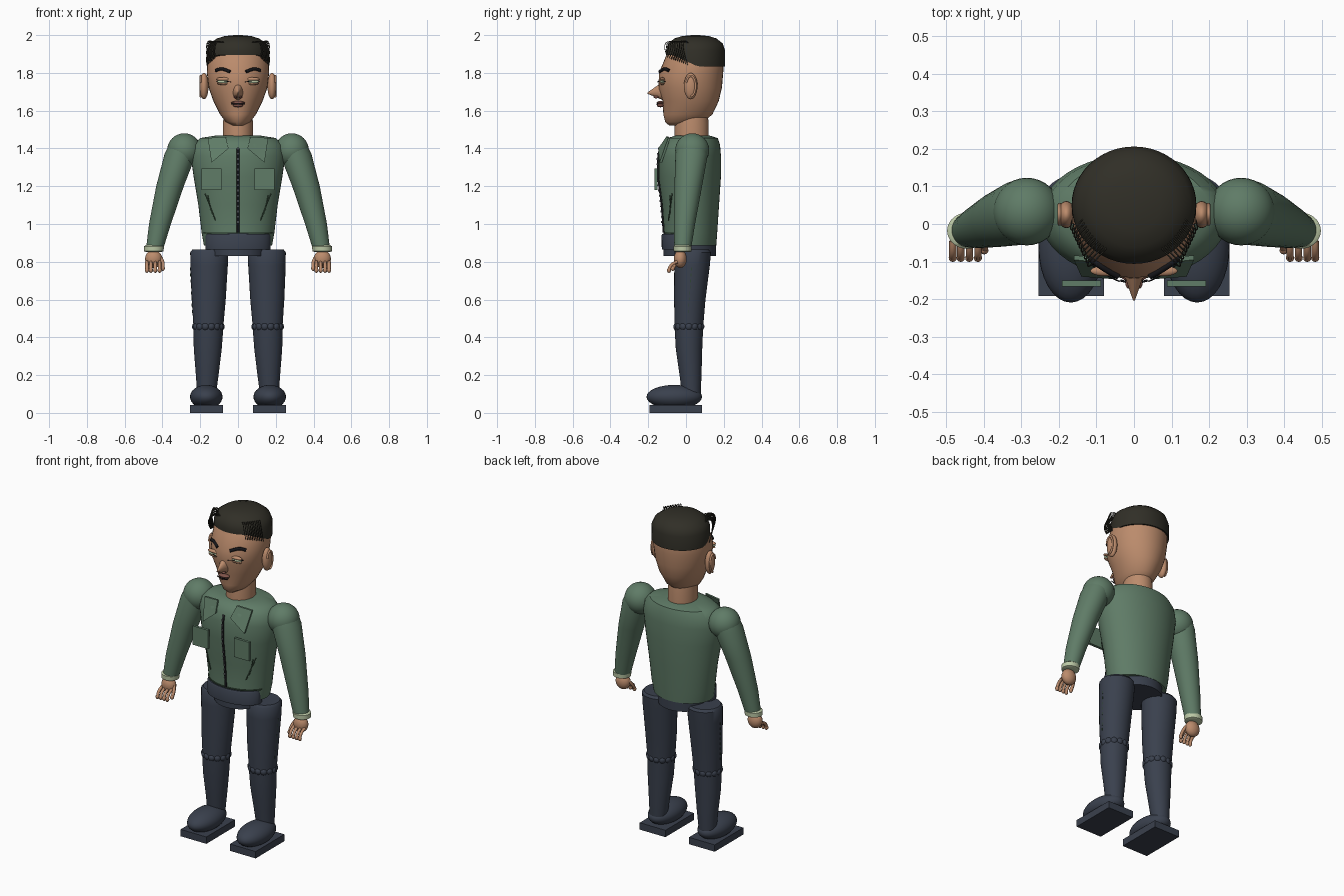
import bpy, bmesh, math
from mathutils import Vector

if "Cube" in bpy.data.objects:
    bpy.data.objects.remove(bpy.data.objects["Cube"])


def colour(name, r, g, b):
    m = bpy.data.materials.new(name)
    m.diffuse_color = (r, g, b, 1)
    m.use_nodes = True
    m.node_tree.nodes["Principled BSDF"].inputs["Base Color"].default_value = m.diffuse_color
    return m


SKIN = colour("skin", 0.50, 0.26, 0.15)
GREEN = colour("jacket_green", 0.115, 0.20, 0.135)
DARK_GREEN = colour("seam_green", 0.03, 0.06, 0.035)
NAVY = colour("trouser_navy", 0.042, 0.052, 0.075)
HAIR = colour("hair_black", 0.03, 0.028, 0.02)
BLACK = colour("zip_black", 0.008, 0.008, 0.01)
PALE = colour("cuff_pale_green", 0.50, 0.58, 0.38)
LIP = colour("lip_brown", 0.22, 0.09, 0.07)
GREY = colour("zip_grey", 0.15, 0.16, 0.17)


def finish(name, bm, mat, angle=40):
    bmesh.ops.recalc_face_normals(bm, faces=bm.faces)
    me = bpy.data.meshes.new(name)
    bm.to_mesh(me)
    bm.free()
    me.materials.append(mat)
    ob = bpy.data.objects.new(name, me)
    bpy.context.collection.objects.link(ob)
    bpy.ops.object.select_all(action='DESELECT')
    ob.select_set(True)
    bpy.context.view_layer.objects.active = ob
    bpy.ops.object.shade_smooth_by_angle(angle=math.radians(angle))
    return ob


def loft(name, rings, mat, n=36, shift=None):
    """Skin through horizontal ellipses (x, y, z, rx, ry)."""
    bm = bmesh.new()
    loops = []
    for k, (x, y, z, rx, ry) in enumerate(rings):
        loop = []
        for i in range(n):
            a = 2 * math.pi * i / n
            p = Vector((x + rx * math.cos(a), y + ry * math.sin(a), z))
            loop.append(bm.verts.new(shift(k, p) if shift else p))
        loops.append(loop)
    for lo, hi in zip(loops, loops[1:]):
        for i in range(n):
            j = (i + 1) % n
            bm.faces.new((lo[i], lo[j], hi[j], hi[i]))
    bm.faces.new(loops[0])
    bm.faces.new(loops[-1])
    return finish(name, bm, mat)


def balls(name, items, mat, seg=24):
    """One or more ellipsoids, each (centre, radii)."""
    bm = bmesh.new()
    for c, r in items:
        vs = bmesh.ops.create_uvsphere(bm, u_segments=seg, v_segments=seg // 2, radius=1)["verts"]
        for v in vs:
            v.co = Vector([c[i] + r[i] * v.co[i] for i in range(3)])
    return finish(name, bm, mat)


def boxes(name, items, mat):
    """One or more boxes, each (low corner, high corner)."""
    bm = bmesh.new()
    for lo, hi in items:
        for v in bmesh.ops.create_cube(bm, size=1)["verts"]:
            v.co = Vector([lo[i] + (hi[i] - lo[i]) * (v.co[i] + 0.5) for i in range(3)])
    return finish(name, bm, mat)


def tubes(name, paths, r, mat):
    cu = bpy.data.curves.new(name, 'CURVE')
    cu.dimensions = '3D'
    cu.bevel_depth, cu.bevel_resolution, cu.resolution_u = r, 1, 5
    cu.use_fill_caps = True
    for pts in paths:
        sp = cu.splines.new('NURBS')
        sp.points.add(len(pts) - 1)
        for p, co in zip(sp.points, pts):
            p.co = (*co, 1)
        sp.use_endpoint_u = True
        sp.order_u = 3
    cu.materials.append(mat)
    bpy.context.collection.objects.link(bpy.data.objects.new(name, cu))


def front(rings, x, z):
    """y of the front surface of a loft at (x, z)."""
    for a, b in zip(rings, rings[1:]):
        if a[2] <= z <= b[2]:
            t = (z - a[2]) / (b[2] - a[2])
            cy, rx, ry = [a[i] + (b[i] - a[i]) * t for i in (1, 3, 4)]
            return cy - ry * math.sqrt(max(0, 1 - (x / rx) ** 2))


# Head, neck and nose
head = [(0, -0.03, 1.522, .03, .06), (0, -.01, 1.54, .065, .10), (0, .01, 1.58, .095, .13),
        (0, .025, 1.65, .13, .148), (0, .022, 1.72, .155, .168), (0, .027, 1.80, .165, .170),
        (0, .045, 1.88, .16, .155), (0, .05, 1.94, .13, .13), (0, .05, 1.97, .06, .06)]
loft("head", head, SKIN)
loft("neck", [(0, .03, 1.44, .08, .09), (0, .03, 1.53, .08, .09), (0, .03, 1.58, .075, .085)], SKIN)
bm = bmesh.new()
for v in bmesh.ops.create_cone(bm, cap_ends=True, segments=20, radius1=1, radius2=.08, depth=1)["verts"]:
    t = v.co.z + .5
    v.co = Vector((v.co.x * .032, -.12 - .083 * t, 1.705 + v.co.y * .05 - .012 * t))
finish("nose", bm, SKIN)

# Hair cap with a hairline that rises towards the forehead
def hairline(k, p):
    if k == 0:
        p.z += .06 * min(1, max(0, (.06 - p.y) / .13))
    return p


loft("hair_cap", [(0, .05, 1.835, .166, .156), (0, .05, 1.92, .165, .156), (0, .05, 1.955, .150, .145),
                  (0, .05, 1.982, .112, .112), (0, .05, 1.995, .07, .07), (0, .05, 2.0, .02, .02)],
     HAIR, 48, hairline)
strands = []
for s in (-1, 1):
    for i in range(11):
        t = i / 10
        strands.append([(s * (.13 - .06 * t), .02 - .08 * t, 1.95 + .01 * t),
                        (s * (.155 - .05 * t), -.01 - .09 * t, 1.985 - .01 * t),
                        (s * (.172 - .045 * t), -.02 - .10 * t, 1.93),
                        (s * (.165 - .045 * t), .01 - .105 * t, 1.84 + .04 * t)])
tubes("hair_strands", strands, .002, HAIR)

# Mouth
balls("lips", [((0, -.135, 1.642), (.036, .02, .009)), ((0, -.135, 1.628), (.028, .02, .010))], LIP)
tubes("mouth_line", [[(-.036, -.15, 1.636), (0, -.162, 1.632), (.036, -.15, 1.636)]], .003, BLACK)

# Jacket body
torso = [(0, .02, .885, .18, .14), (0, .025, .95, .192, .14), (0, .025, 1.1, .21, .15),
         (0, .02, 1.25, .235, .165), (0, .02, 1.36, .25, .165), (0, .025, 1.42, .237, .155),
         (0, .035, 1.455, .20, .133), (0, .035, 1.468, .12, .09)]
loft("jacket_body", torso, GREEN, 48)
loft("hips", [(0, .02, .83, .145, .14), (0, .02, .95, .145, .14)], NAVY)
loft("waistband", [(0, -.03, .865, .172, .098), (0, -.03, .94, .172, .1), (0, -.03, .948, .165, .095)], NAVY)
tubes("hem_seam", [[(x / 50, front(torso, x / 50, .952) - .002, .952) for x in range(-9, 10)]], .004, DARK_GREEN)

# Zip tape and teeth
zs = [.955 + .445 * i / 16 for i in range(17)]
tubes("zip_tape", [[(0, front(torso, 0, z) - .002, z) for z in zs]], .007, BLACK)
boxes("zip_teeth", [((-.004, front(torso, 0, z) - .012, z - .005), (.004, front(torso, 0, z) - .005, z + .005))
                    for z in zs[2:]], GREY)

for s, side in ((-1, "left"), (1, "right")):
    # Face details
    balls("ear_" + side, [((s * .180, .025, 1.73), (.024, .036, .07))], SKIN)
    tubes("ear_rim_" + side, [[(s * .198, .025 + .026 * math.cos(a), 1.73 + .055 * math.sin(a))
                               for a in [k * .4 - 1.6 for k in range(12)]]], .006, SKIN)
    ex = s * .075
    ey = front(head, ex, 1.755)
    balls("eye_" + side, [((ex, ey, 1.754), (.036, .012, .010))], PALE)
    balls("eyelid_" + side, [((ex, ey, 1.767), (.041, .014, .010)), ((ex, ey, 1.743), (.036, .012, .007))], SKIN)
    tubes("lash_" + side, [[(s * x, front(head, x, z) - .013, z)
                            for x, z in ((.038, 1.752), (.075, 1.759), (.112, 1.754))]], .002, BLACK)
    tubes("brow_" + side, [[(s * x, front(head, x, z) - .004, z)
                            for x, z in ((.042, 1.806), (.07, 1.818), (.095, 1.823), (.118, 1.812))]], .009, BLACK)
    balls("nostril_" + side, [((s * .014, -.158, 1.672), (.009, .014, .007))], LIP, 12)

    # Collar flap, chest pocket and slanted pocket seam
    bm = bmesh.new()
    quad = [(.065, -.105, 1.462), (.16, -.095, 1.455), (.14, -.14, 1.325), (.05, -.147, 1.40)]
    f = bm.faces.new([bm.verts.new((s * x, y, z)) for x, y, z in quad])
    for v in bmesh.ops.extrude_face_region(bm, geom=[f])["geom"]:
        if isinstance(v, bmesh.types.BMVert):
            v.co.y += .012
    finish("collar_flap_" + side, bm, GREEN)
    x0, x1 = sorted((s * .088, s * .192))
    boxes("chest_pocket_" + side, [((x0, -.166, 1.18), (x1, -.150, 1.295))], GREEN)
    tubes("pocket_seam_" + side, [[(s * x, front(torso, x, z) - .002, z)
                                   for x, z in ((.175, 1.16), (.15, 1.10), (.12, 1.02))],
                                  [(s * x, front(torso, x, z) - .002, z)
                                   for x, z in ((.16, 1.15), (.15, 1.09), (.135, 1.05))]], .003, DARK_GREEN)

    # Arm, cuff and hand
    balls("shoulder_" + side, [((s * .285, .033, 1.39), (.09, .09, .09))], GREEN, 32)
    loft("sleeve_" + side, [(s * .440, -.017, .875, .046, .045), (s * .413, -.008, 1.0, .058, .056),
                            (s * .36, .012, 1.2, .073, .073), (s * .305, .03, 1.37, .084, .086),
                            (s * .29, .033, 1.42, .075, .078)], GREEN)
    loft("cuff_" + side, [(s * .446, -.018, .852, .042, .040), (s * .446, -.018, .856, .051, .047),
                          (s * .444, -.018, .882, .053, .048), (s * .443, -.018, .888, .045, .042)], PALE)
    balls("palm_" + side, [((s * .447, -.03, .815), (.045, .034, .048))], SKIN)
    fingers = [[(s * x, -.045, .80), (s * x, -.085, .79), (s * x, -.09, .755)]
               for x in (.415, .438, .461, .482)]
    fingers.append([(s * .415, -.025, .83), (s * .392, -.05, .80), (s * .398, -.07, .765)])
    tubes("fingers_" + side, fingers, .0095, SKIN)
    balls("fingertips_" + side, [(p[-1], (.011, .011, .014)) for p in fingers], SKIN, 12)

    # Trouser leg with knee folds and dashed outer seam
    loft("thigh_" + side, [(s * .157, .015, .445, .078, .075), (s * .155, .02, .6, .09, .083),
                           (s * .153, .032, .78, .099, .094), (s * .152, .035, .85, .101, .097),
                           (s * .152, .035, .864, .09, .086)], NAVY)
    loft("shin_" + side, [(s * .166, .028, .10, .050, .050), (s * .163, .024, .2, .060, .058),
                          (s * .160, .016, .34, .074, .070), (s * .157, .015, .46, .080, .076)], NAVY)
    ring = [2 * math.pi * k / 14 for k in range(14)]
    balls("knee_folds_" + side, [((s * .157 + .065 * math.cos(a), .015 + .062 * math.sin(a), .457),
                                  (.022, .022, .023)) for a in ring], NAVY, 14)
    dashes = []
    for k in range(8):
        z = .53 + .032 * k
        x = s * (.238 + .012 * (z - .53) / .25)
        dashes.append(((x - .006, .01 + .02 * k / 8, z), (x + .004, .014 + .02 * k / 8, z + .016)))
    boxes("leg_stitches_" + side, dashes, DARK_GREEN)

    # Shoe
    balls("shoe_" + side, [((s * .168, -.062, .085), (.086, .147, .063))], NAVY, 32)
    x0, x1 = sorted((s * .08, s * .254))
    boxes("sole_" + side, [((x0, -.192, 0), (x1, .085, .042))], NAVY)
